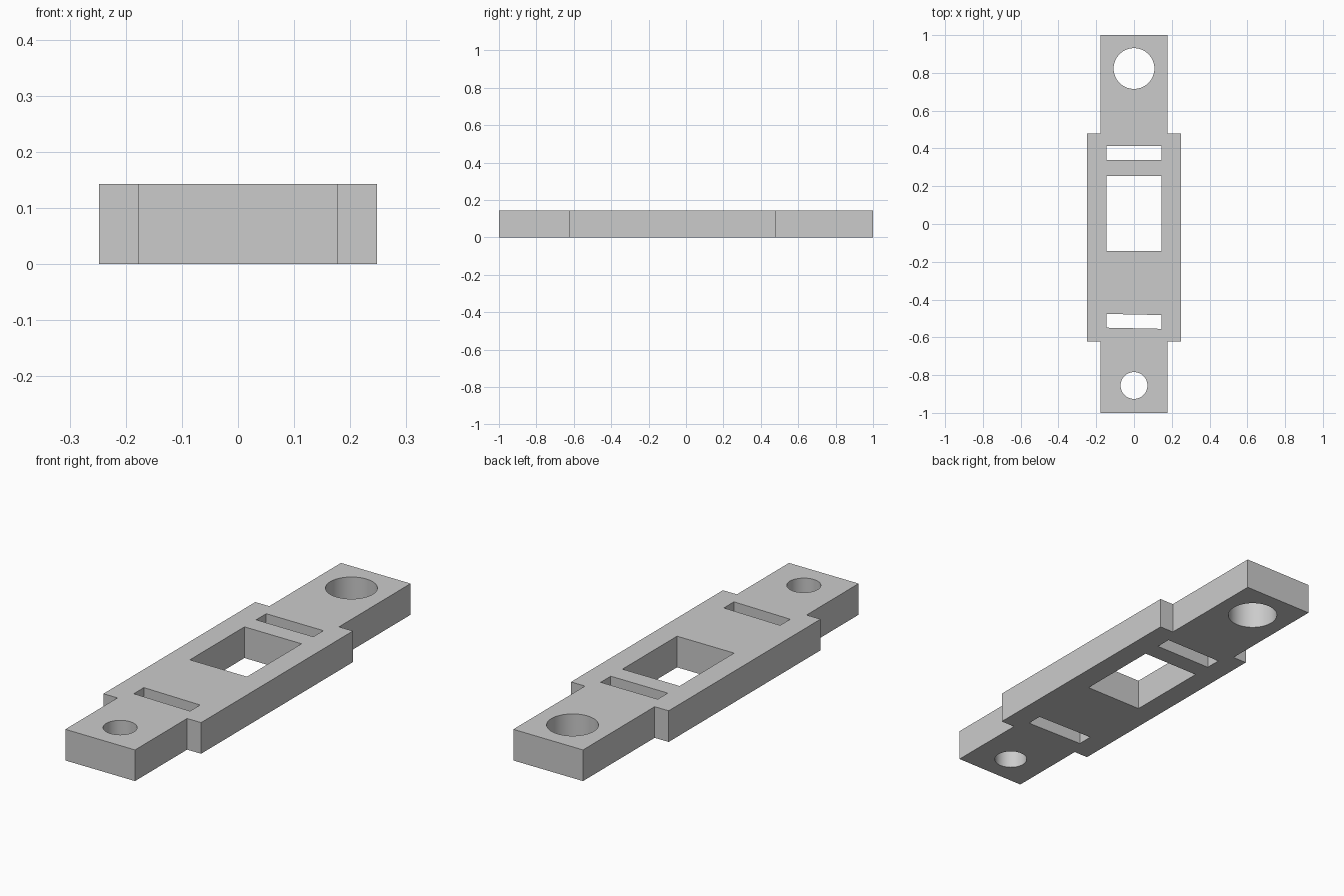
import bpy
import bmesh
import math

HEIGHT = 0.143

cube = bpy.data.objects.get("Cube")
if cube:
    bpy.data.objects.remove(cube, do_unlink=True)

grey = bpy.data.materials.new("plain_grey")
grey.use_nodes = True
colour = (0.6, 0.6, 0.6, 1)
grey.diffuse_color = colour
grey.node_tree.nodes["Principled BSDF"].inputs["Base Color"].default_value = colour


def prism(name, outline, bottom, top):
    """Extrude a flat outline from bottom to top."""
    bm = bmesh.new()
    face = bm.faces.new([bm.verts.new((x, y, bottom)) for x, y in outline])
    side = bmesh.ops.extrude_face_region(bm, geom=[face])
    moved = [v for v in side["geom"] if isinstance(v, bmesh.types.BMVert)]
    bmesh.ops.translate(bm, vec=(0, 0, top - bottom), verts=moved)
    bmesh.ops.recalc_face_normals(bm, faces=bm.faces)
    mesh = bpy.data.meshes.new(name)
    bm.to_mesh(mesh)
    bm.free()
    mesh.materials.append(grey)
    obj = bpy.data.objects.new(name, mesh)
    bpy.context.collection.objects.link(obj)
    return obj


def rectangle(y0, y1, half=0.145, skew=0):
    return [(-half, y0), (half, y0 - skew), (half, y1 - skew), (-half, y1)]


def circle(y, radius, sides=64):
    turns = [math.tau * i / sides for i in range(sides)]
    return [(radius * math.cos(a), y + radius * math.sin(a)) for a in turns]


# Stepped plate: wide body with a narrower tab at each end
half_outline = [(0.177, -1), (0.177, -0.622), (0.248, -0.622),
                (0.248, 0.48), (0.177, 0.48), (0.177, 1)]
outline = half_outline + [(-x, y) for x, y in reversed(half_outline)]
plate = prism("mounting_plate", outline, 0, HEIGHT)

# Through openings: two screw holes, two strap slots and a window
openings = {
    "large_screw_hole": circle(0.823, 0.108),
    "small_screw_hole": circle(-0.855, 0.071),
    "back_slot": rectangle(0.339, 0.412),
    "window": rectangle(-0.142, 0.254),
    "front_slot": rectangle(-0.549, -0.476, skew=0.006),
}
cutters = []
for name, shape in openings.items():
    cutter = prism(name + "_cutter", shape, -0.1, HEIGHT + 0.1)
    cutter.hide_render = True
    cutters.append(cutter)
    cut = plate.modifiers.new(name, "BOOLEAN")
    cut.operation = "DIFFERENCE"
    cut.solver = "EXACT"
    cut.object = cutter

# Apply the cuts, then remove the cutters
bpy.ops.object.select_all(action="DESELECT")
plate.select_set(True)
bpy.context.view_layer.objects.active = plate
for modifier in list(plate.modifiers):
    bpy.ops.object.modifier_apply(modifier=modifier.name)
for cutter in cutters:
    bpy.data.objects.remove(cutter, do_unlink=True)
bpy.ops.object.shade_smooth_by_angle(angle=math.radians(30))
